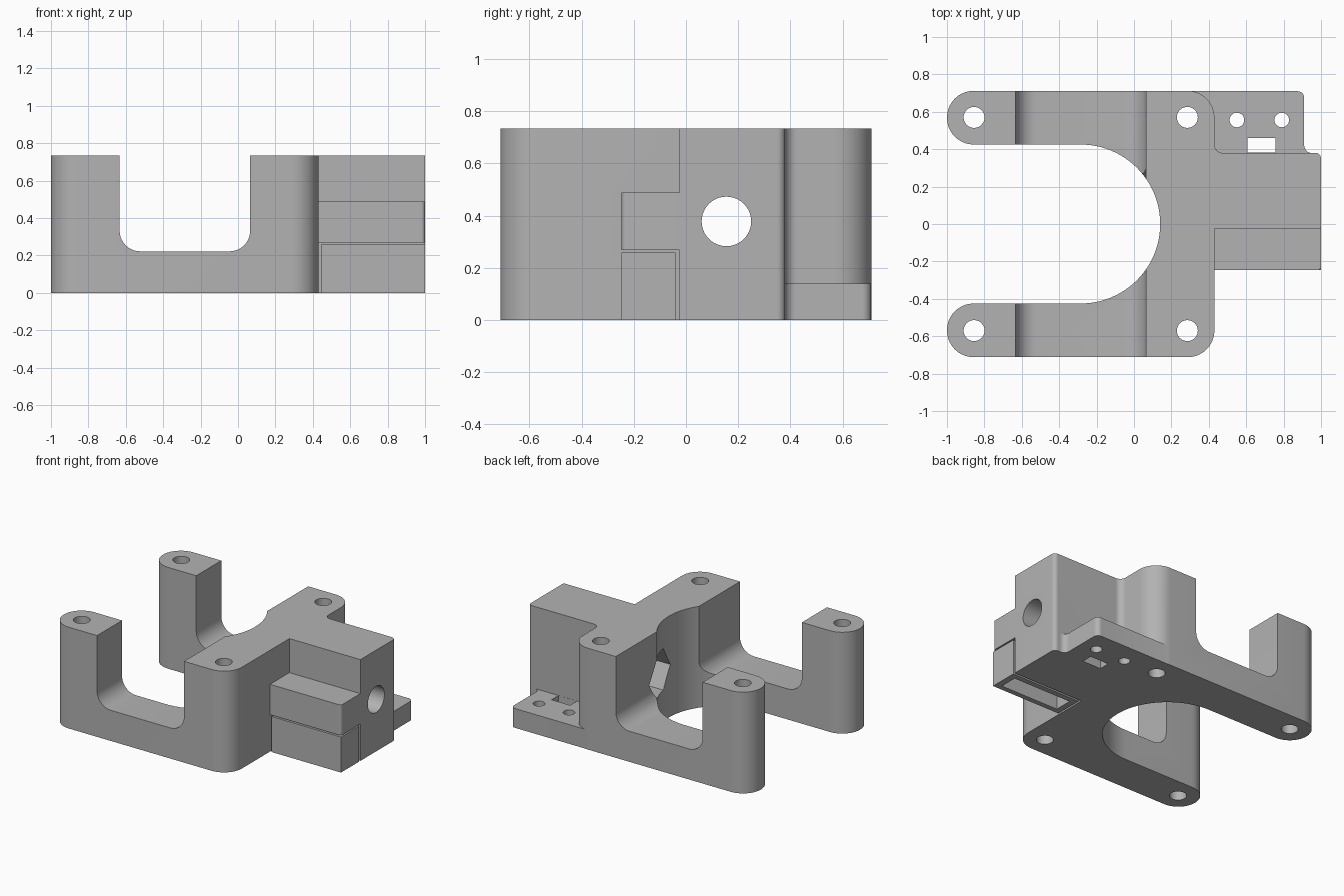
import bpy, bmesh, math
from mathutils import Vector

if "Cube" in bpy.data.objects:
    bpy.data.objects.remove(bpy.data.objects["Cube"])

grey = bpy.data.materials.new("plain grey")
grey.diffuse_color = (0.45, 0.45, 0.45, 1)
grey.use_nodes = True
grey.node_tree.nodes["Principled BSDF"].inputs["Base Color"].default_value = grey.diffuse_color


def rounded(corners, steps=10):
    """Outline from (x, y, radius) corners, each filleted by an arc."""
    out = []
    for i, (x, y, r) in enumerate(corners):
        p = Vector((x, y))
        if r == 0:
            out.append(p)
            continue
        a = (Vector(corners[i - 1][:2]) - p).normalized()
        b = (Vector(corners[(i + 1) % len(corners)][:2]) - p).normalized()
        half = a.angle(b) / 2
        centre = p + (a + b).normalized() * r / math.sin(half)
        s, e = p + a * r / math.tan(half) - centre, p + b * r / math.tan(half) - centre
        a0 = math.atan2(s.y, s.x)
        sweep = (math.atan2(e.y, e.x) - a0 + math.pi) % (2 * math.pi) - math.pi
        for k in range(steps + 1):
            t = a0 + sweep * k / steps
            out.append(centre + r * Vector((math.cos(t), math.sin(t))))
    return out


def ring(cx, cy, r, n=40, turn=0.0):
    return [Vector((cx + r * math.cos(turn + 2 * math.pi * k / n),
                    cy + r * math.sin(turn + 2 * math.pi * k / n))) for k in range(n)]


def extrude(name, outline, lo, hi, axis="z"):
    """Prism of a 2D outline along z (xy outline), y (xz outline) or x (yz outline)."""
    place = {"z": lambda p, d: (p.x, p.y, d),
             "y": lambda p, d: (p.x, d, p.y),
             "x": lambda p, d: (d, p.x, p.y)}[axis]
    bm = bmesh.new()
    ends = [[bm.verts.new(place(p, d)) for p in outline] for d in (lo, hi)]
    n = len(outline)
    bm.faces.new(ends[0])
    bm.faces.new(ends[1])
    for i in range(n):
        j = (i + 1) % n
        bm.faces.new((ends[0][i], ends[0][j], ends[1][j], ends[1][i]))
    bmesh.ops.recalc_face_normals(bm, faces=bm.faces)
    mesh = bpy.data.meshes.new(name)
    bm.to_mesh(mesh)
    bm.free()
    mesh.materials.append(grey)
    ob = bpy.data.objects.new(name, mesh)
    bpy.context.collection.objects.link(ob)
    return ob


def rect(x0, y0, x1, y1, r=0):
    return rounded([(x0, y0, r), (x1, y0, r), (x1, y1, r), (x0, y1, r)])


def boolean(ob, tools, operation="DIFFERENCE"):
    """Apply each tool to the object, then delete the tool."""
    bpy.context.view_layer.objects.active = ob
    for tool in tools:
        tool.hide_render = True
        mod = ob.modifiers.new("cut", "BOOLEAN")
        mod.operation, mod.solver, mod.object = operation, "EXACT", tool
        bpy.ops.object.modifier_apply(modifier=mod.name)
        bpy.data.objects.remove(tool)


def smooth(ob):
    bpy.ops.object.select_all(action="DESELECT")
    ob.select_set(True)
    bpy.context.view_layer.objects.active = ob
    bpy.ops.object.shade_smooth_by_angle(angle=math.radians(25))


# Bracket: two arms around a round opening, with a block on the right
END, H = 0.1425, 0.735
opening = [(-0.285 + 0.425 * math.cos(t), 0.425 * math.sin(t), 0)
           for t in (math.pi / 2 - math.pi * k / 48 for k in range(49))]
outline = rounded([(-1, -0.712, END), (0.43, -0.712, END), (0.43, -0.025, 0), (1, -0.025, 0),
                   (1, 0.38, 0.03), (0.43, 0.38, 0.045), (0.43, 0.712, END), (-1, 0.712, END),
                   (-1, 0.425, END)] + opening + [(-1, -0.425, END)])
bracket = extrude("bracket", outline, 0, H)

# Shelf behind the block, and the upper clamp jaw in front of it
shelf = extrude("shelf", rounded([(0.28, 0.3, 0), (0.96, 0.3, 0), (0.96, 0.38, 0), (0.91, 0.38, 0.04),
                                  (0.91, 0.71, 0.035), (0.28, 0.71, 0)]), 0, 0.14)
jaw = extrude("upper_jaw", rounded([(0.4, -0.247, 0), (1, -0.247, 0.02), (1, 0, 0), (0.4, 0, 0)]),
              0.268, 0.488)
boolean(bracket, [shelf, jaw], "UNION")

# Saddle cut across both arms
saddle = extrude("saddle_cut", rounded([(-0.633, 0.222, 0.11), (0.065, 0.222, 0.11),
                                        (0.065, 0.9, 0), (-0.633, 0.9, 0)]), -1, 1, "y")
# Screw holes, shelf holes and strap slot
cuts = [saddle]
cuts += [extrude("screw_cut", ring(x, y, 0.056), -0.1, 1)
         for x in (-0.855, 0.285) for y in (-0.57, 0.57)]
cuts += [extrude("shelf_hole_cut", ring(x, 0.556, 0.039, 28), -0.1, 0.3) for x in (0.55, 0.79)]
cuts.append(extrude("slot_cut", rect(0.608, 0.381, 0.757, 0.46), -0.1, 0.3))
# Rod bore through the block, with a nut trap inside the opening
cuts.append(extrude("rod_cut", ring(0.155, 0.378, 0.095), 0.05, 1.1, "x"))
cuts.append(extrude("nut_cut", ring(0.155, 0.378, 0.175, 6), 0.0, 0.25, "x"))
boolean(bracket, cuts)
smooth(bracket)

# Lower jaw: separate box with a pocket open underneath
lower = extrude("lower_jaw", rect(0.443, -0.247, 1, -0.04), 0, 0.258)
boolean(lower, [extrude("pocket_cut", rect(0.485, -0.21, 0.955, -0.08), -0.1, 0.2)])
smooth(lower)
